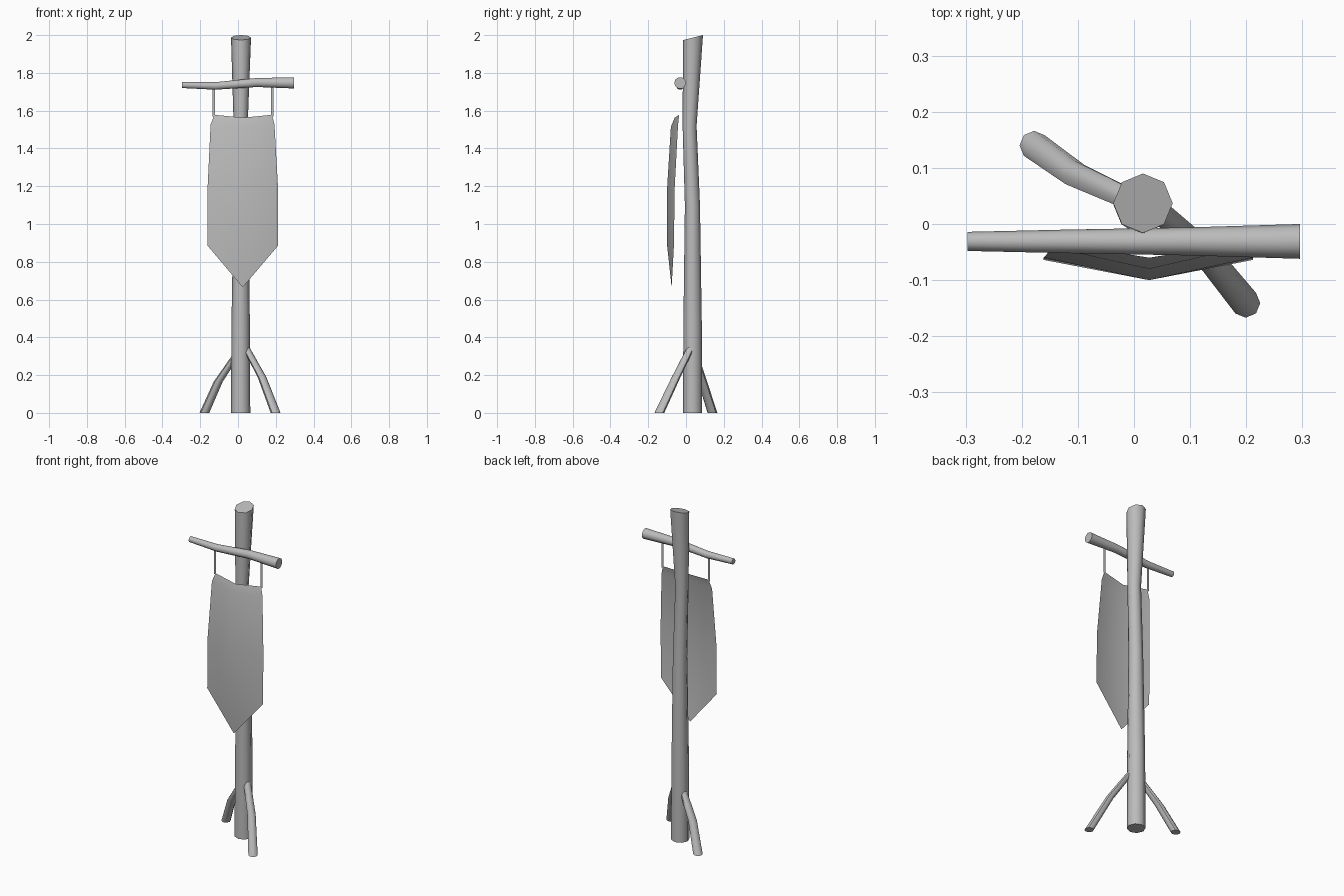
import bpy, bmesh, math
from mathutils import Vector

if "Cube" in bpy.data.objects:
    bpy.data.objects.remove(bpy.data.objects["Cube"], do_unlink=True)

grey = bpy.data.materials.new("plain_grey")
grey.use_nodes = True
grey.diffuse_color = (0.5, 0.5, 0.5, 1)
grey.node_tree.nodes["Principled BSDF"].inputs["Base Color"].default_value = (0.5, 0.5, 0.5, 1)


def finish(name, bm, angle=50, solid=True):
    if solid:
        bmesh.ops.recalc_face_normals(bm, faces=bm.faces)
    mesh = bpy.data.meshes.new(name)
    bm.to_mesh(mesh)
    bm.free()
    mesh.materials.append(grey)
    obj = bpy.data.objects.new(name, mesh)
    bpy.context.collection.objects.link(obj)
    bpy.ops.object.select_all(action='DESELECT')
    obj.select_set(True)
    bpy.context.view_layer.objects.active = obj
    bpy.ops.object.shade_smooth_by_angle(angle=math.radians(angle))
    return obj


def branch(name, path, sides=8, along_x=False, slope=0):
    """Capped tube through (x, y, z, radius) stations; slope tilts the last ring."""
    bm = bmesh.new()
    rings = []
    for i, (x, y, z, r) in enumerate(path):
        ring = []
        for k in range(sides):
            a = math.tau * k / sides
            u, v = r * math.cos(a), r * math.sin(a)
            tilt = slope * v if i == len(path) - 1 else 0
            offset = Vector((0, u, v)) if along_x else Vector((u, v, tilt))
            ring.append(bm.verts.new(Vector((x, y, z)) + offset))
        rings.append(ring)
    for low, high in zip(rings, rings[1:]):
        for k in range(sides):
            n = (k + 1) % sides
            bm.faces.new((low[k], low[n], high[n], high[k]))
    bm.faces.new(rings[0])
    bm.faces.new(rings[-1])
    return finish(name, bm)


# Upright pole with a slanted cut at the top
branch("pole", [(0.014, 0.035, 0, 0.051), (0.014, 0.035, 0.45, 0.049),
                (0.016, 0.034, 1.1, 0.04), (0.014, 0.019, 1.52, 0.037),
                (0.016, 0.037, 1.987, 0.053)], slope=0.25)

# Two crooked prop legs
branch("right_leg", [(-0.178, 0.14, 0, 0.026), (-0.105, 0.088, 0.165, 0.024),
                     (0.0, 0.04, 0.32, 0.02)])
branch("left_leg", [(0.199, -0.141, 0, 0.026), (0.127, -0.052, 0.19, 0.023),
                    (0.042, 0.025, 0.345, 0.02)])

# Hanging crossbar, thicker on the left
branch("crossbar", [(-0.297, -0.031, 1.736, 0.017), (-0.12, -0.031, 1.731, 0.021),
                    (0.1, -0.031, 1.749, 0.025), (0.296, -0.031, 1.747, 0.031)],
       sides=10, along_x=True)

# Flat hanging straps
for side, x in (("right", -0.129), ("left", 0.181)):
    bm = bmesh.new()
    corners = [(-0.007, 1.57), (0.007, 1.57), (0.007, 1.74), (-0.007, 1.74)]
    bm.faces.new([bm.verts.new((x + dx, -0.035, z)) for dx, z in corners])
    finish(side + "_strap", bm, solid=False)

# Banner cloth: rows of left edge, fold and right edge, ending in a point
rows = [(-0.125, 0.18, 1.578, 1.563, -0.036, -0.06),
        (-0.145, 0.193, 1.527, 1.515, -0.042, -0.08),
        (-0.161, 0.212, 1.19, 1.19, -0.06, -0.1),
        (-0.161, 0.212, 0.885, 0.885, -0.064, -0.1)]
bm = bmesh.new()
grid = []
for x0, x1, z_edge, z_mid, y_edge, y_mid in rows:
    grid.append([bm.verts.new(p) for p in
                 ((x0, y_edge, z_edge), (0.027, y_mid, z_mid), (x1, y_edge, z_edge))])
for top, low in zip(grid, grid[1:]):
    for k in range(2):
        bm.faces.new((top[k], low[k], low[k + 1], top[k + 1]))
tip = bm.verts.new((0.025, -0.076, 0.665))
for k in range(2):
    bm.faces.new((grid[-1][k], tip, grid[-1][k + 1]))
finish("banner", bm, solid=False)
